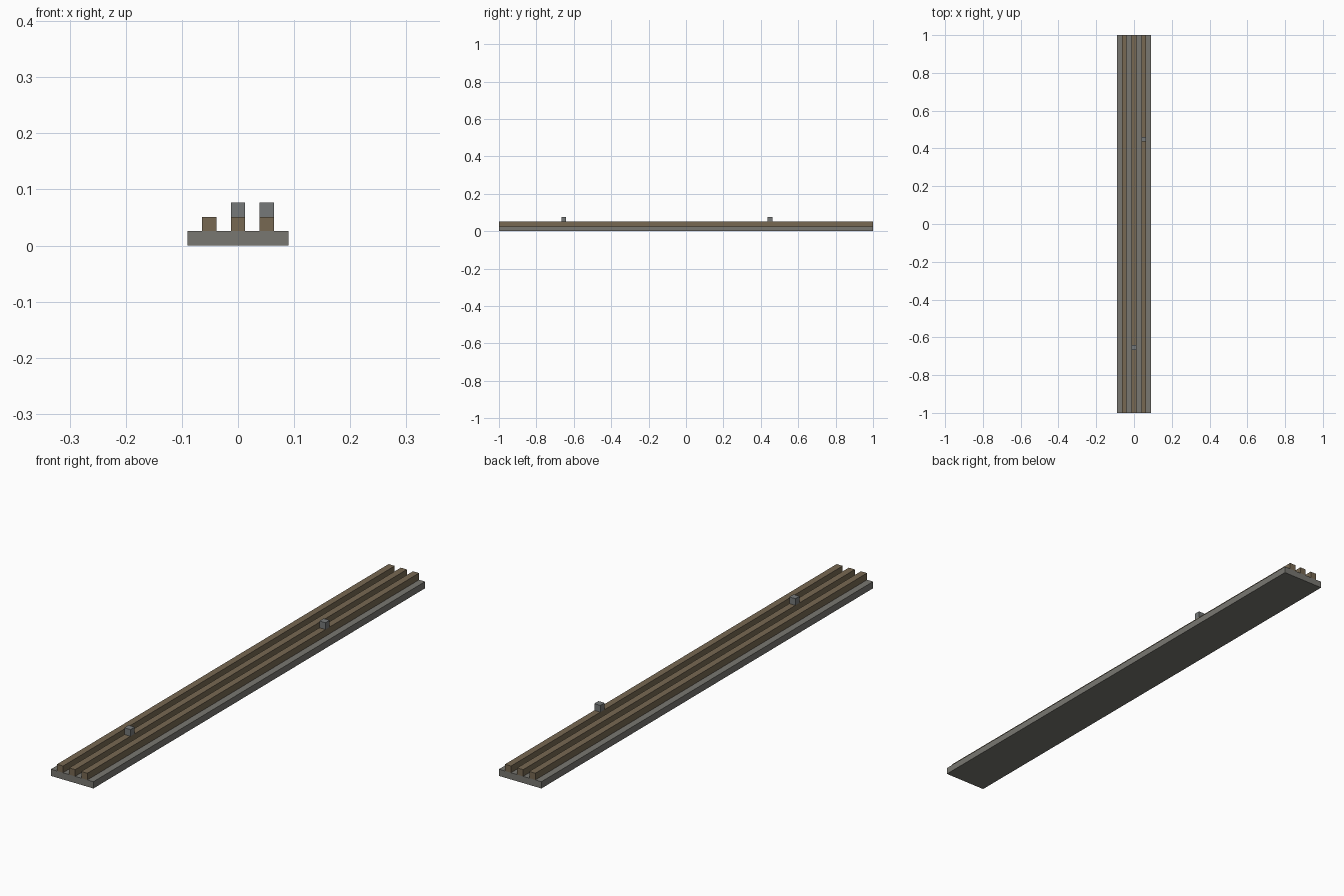
import bpy

cube = bpy.data.objects.get("Cube")
if cube:
    bpy.data.objects.remove(cube, do_unlink=True)

U = 2 / 78  # grid unit: 7 wide, 78 long, 3 high


def material(name, color):
    mat = bpy.data.materials.new(name)
    mat.use_nodes = True
    mat.diffuse_color = (*color, 1)
    mat.node_tree.nodes["Principled BSDF"].inputs["Base Color"].default_value = (*color, 1)
    return mat


def box(name, center, size, mat):
    bpy.ops.mesh.primitive_cube_add(size=1, location=[c * U for c in center])
    obj = bpy.context.object
    obj.name = name
    obj.scale = [s * U for s in size]
    bpy.ops.object.transform_apply(location=False, rotation=False, scale=True)
    obj.data.materials.append(mat)
    return obj


stone = material("warm grey", (0.19, 0.185, 0.165))
rust = material("rusty brown", (0.185, 0.14, 0.085))
steel = material("cool grey", (0.18, 0.19, 0.19))

# Flat base slab
box("base", (0, 0, 0.5), (7, 78, 1), stone)

# Three full-length rails
for side, x in (("right", -2), ("middle", 0), ("left", 2)):
    box(side + "_rail", (x, 0, 1.5), (1, 78, 1), rust)

# Small blocks standing on the rails
box("front_block", (0, -25.5, 2.5), (1, 1, 1), steel)
box("back_block", (2, 17.5, 2.5), (1, 1, 1), steel)
